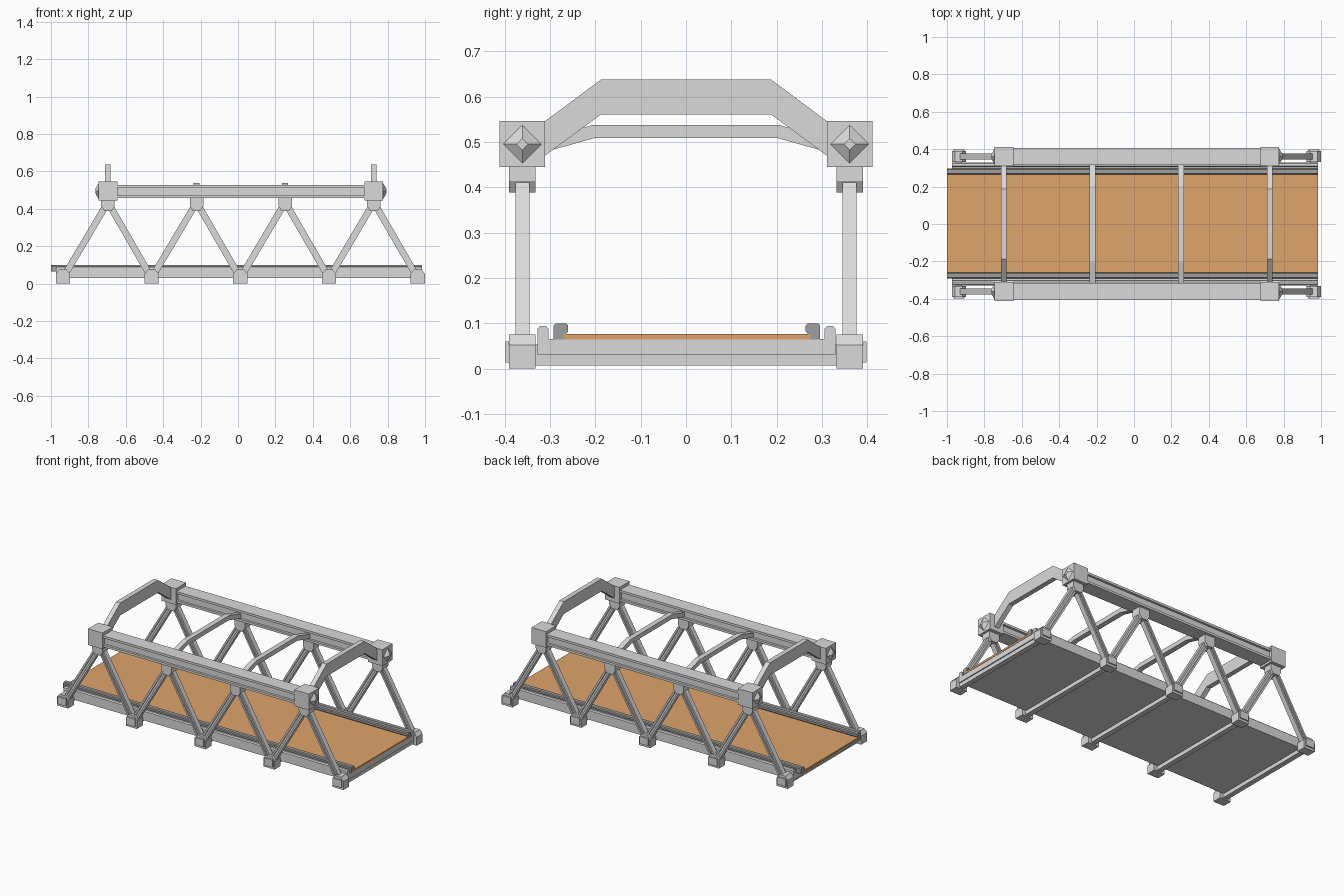
import bpy, bmesh
from mathutils import Vector

if "Cube" in bpy.data.objects:
    bpy.data.objects.remove(bpy.data.objects["Cube"])


def material(name, rgb):
    m = bpy.data.materials.new(name)
    m.diffuse_color = (*rgb, 1)
    m.use_nodes = True
    m.node_tree.nodes["Principled BSDF"].inputs["Base Color"].default_value = m.diffuse_color
    return m


STEEL = material("light_grey_steel", (0.70, 0.70, 0.70))
CURB = material("dark_grey_curb", (0.345, 0.345, 0.345))
DECK = material("tan_deck", (0.735, 0.375, 0.148))
X, Y, Z = Vector((1, 0, 0)), Vector((0, 1, 0)), Vector((0, 0, 1))


def prism(name, pts, origin, u, v, sweep, mat=STEEL, taper=1.0):
    """Extrude a 2D profile (in axes u, v) from origin along sweep."""
    origin, sweep = Vector(origin), Vector(sweep)
    bm = bmesh.new()
    a = [bm.verts.new(origin + u * p + v * q) for p, q in pts]
    b = [bm.verts.new(origin + sweep + (u * p + v * q) * taper) for p, q in pts]
    n = len(pts)
    bm.faces.new(a)
    bm.faces.new(b[::-1])
    for i in range(n):
        bm.faces.new((a[i], a[(i + 1) % n], b[(i + 1) % n], b[i]))
    bmesh.ops.recalc_face_normals(bm, faces=bm.faces)
    me = bpy.data.meshes.new(name)
    bm.to_mesh(me)
    bm.free()
    me.materials.append(mat)
    ob = bpy.data.objects.new(name, me)
    bpy.context.collection.objects.link(ob)
    return ob


def box(name, x, y, z, mat=STEEL):
    pts = [(x[0], z[0]), (x[1], z[0]), (x[1], z[1]), (x[0], z[1])]
    return prism(name, pts, (0, y[0], 0), X, Z, (0, y[1] - y[0], 0), mat)


def i_section(w, h, web, flange):
    """Half width, half height, half web, flange thickness."""
    k = h - flange
    half = [(w, -h), (w, -k), (web, -k), (web, k), (w, k), (w, h)]
    return half + [(-p, -q) for p, q in half]


def i_beam(name, p0, p1, *section):
    d = Vector(p1) - Vector(p0)
    return prism(name, i_section(*section), p0, Y, d.cross(Y).normalized(), d)


def mirrored(half):
    return half + [(-p, q) for p, q in reversed(half)]


low = [-0.936 + 0.4742 * i for i in range(5)]
high = [-0.6955 + 0.474 * i for i in range(4)]

# Deck lying in a trough-shaped floor with raised side lips
box("deck", (-1.0, 0.985), (-0.27, 0.273), (0.064, 0.076), DECK)
trough = mirrored([(0.329, 0.031), (0.329, 0.088), (0.323, 0.094), (0.310, 0.094),
                   (0.304, 0.088), (0.304, 0.065)])
prism("floor_trough", trough, (-0.972, 0.001, 0), Y, Z, (1.955, 0, 0))
for i, x in enumerate(low):
    box(f"cross_beam_{i}", (x - 0.016, x + 0.016), (-0.34, 0.34), (0.007, 0.053))

for s, side in ((-1, "front"), (1, "back")):
    yc = s * 0.361
    # Curb along the deck edge
    curb = [(0.294, 0.064), (0.294, 0.095), (0.289, 0.1), (0.267, 0.1),
            (0.262, 0.095), (0.262, 0.082), (0.268, 0.076), (0.268, 0.064)]
    prism(f"{side}_curb", [(s * p, q) for p, q in curb], (-1.0, 0.002, 0), Y, Z, (1.985, 0, 0), CURB)

    # Top chord
    i_beam(f"{side}_top_chord", (high[0], yc, 0.492), (high[3], yc, 0.492),
           0.045, 0.035, 0.031, 0.014)

    # Bottom joints with outer cover plates
    joint = mirrored([(0.038, 0), (0.038, 0.052), (0.02, 0.075)])
    for i, x in enumerate(low):
        prism(f"{side}_bottom_joint_{i}", joint, (x, yc - 0.029, 0), X, Z, (0, 0.058, 0))
        y0, y1 = sorted((s * 0.389, s * 0.398))
        box(f"{side}_joint_plate_{i}", (x - 0.03, x + 0.03), (y0, y1), (0.014, 0.06))

    # Top joints
    hanger = mirrored([(0.036, 0.47), (0.036, 0.414), (0.02, 0.389)])
    for i, x in enumerate(high):
        prism(f"{side}_top_joint_{i}", hanger, (x, yc - 0.029, 0), X, Z, (0, 0.058, 0))

    # Corner blocks with blunt pyramid caps
    diamond = [(0.042, 0), (0, 0.042), (-0.042, 0), (0, -0.042)]
    for x, d, end in ((high[0], -1, "left"), (high[3], 1, "right")):
        box(f"{side}_{end}_corner_block", (x - 0.05, x + 0.05), (yc - 0.05, yc + 0.05), (0.445, 0.546))
        prism(f"{side}_{end}_cap", diamond, (x + d * 0.05, yc, 0.495), Y, Z,
              (d * 0.017, 0, 0), STEEL, 0.3)

    # Zigzag diagonals
    for i, x in enumerate(high):
        for j in (0, 1):
            i_beam(f"{side}_diagonal_{i}_{j}", (low[i + j], yc, 0.03), (x, yc, 0.435),
                   0.0155, 0.0175, 0.008, 0.011)

# End portal arches and lighter middle braces
portal = [(0.32, 0.463), (0.32, 0.539), (0.187, 0.638)]
arch = mirrored(portal) + [(-0.187, 0.561), (0.187, 0.561)]
brace = mirrored([(0.325, 0.474), (0.325, 0.503), (0.207, 0.537)]) + [(-0.2, 0.509), (0.2, 0.509)]
for x, end in ((high[0], "left"), (high[3], "right")):
    prism(f"{end}_portal_arch", arch, (x - 0.015, 0, 0), Y, Z, (0.03, 0, 0))
for x, end in ((high[1], "left"), (high[2], "right")):
    prism(f"{end}_middle_brace", brace, (x - 0.016, 0, 0), Y, Z, (0.032, 0, 0))
